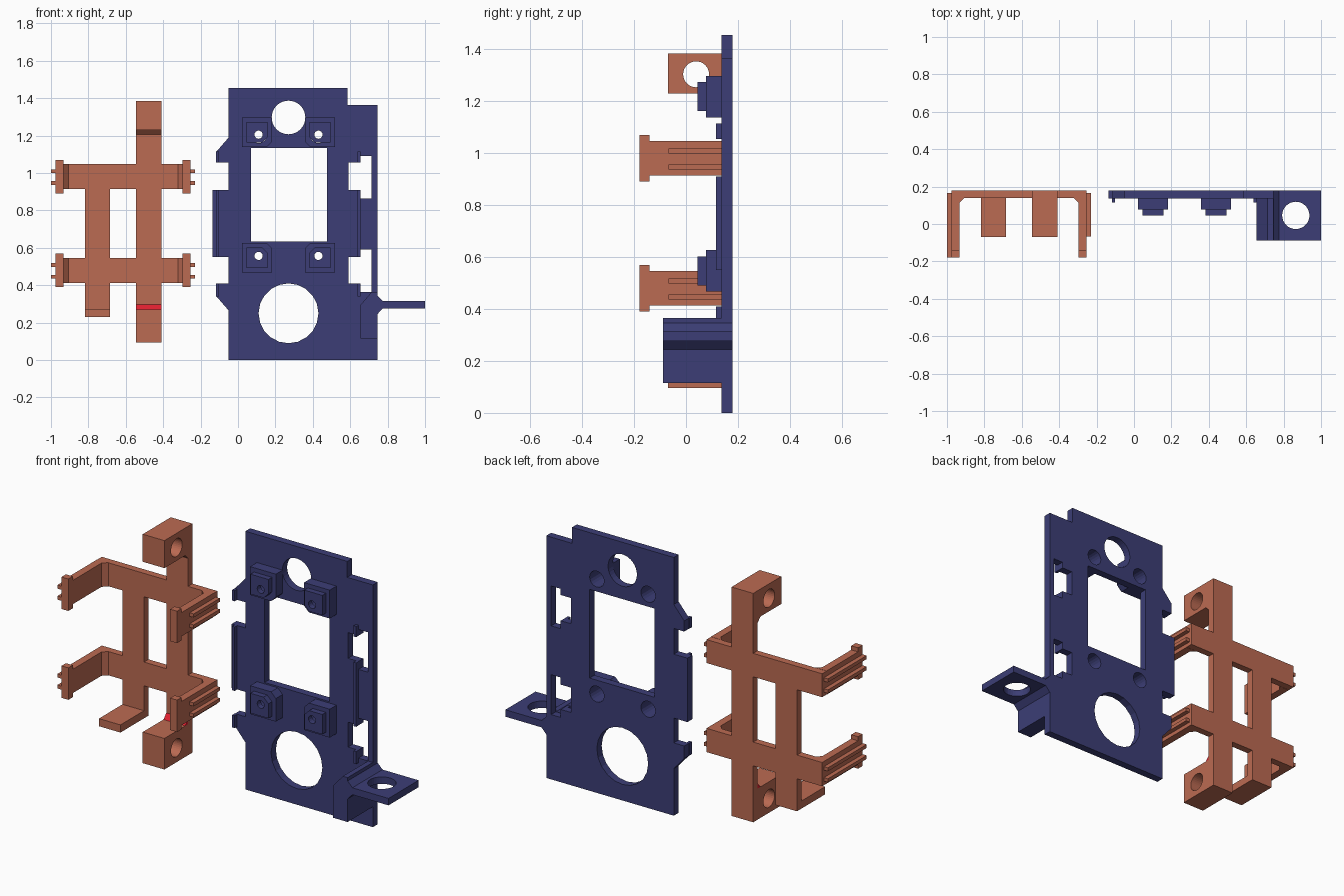
import bpy, bmesh, math
from mathutils import Vector

if "Cube" in bpy.data.objects:
    bpy.data.objects.remove(bpy.data.objects["Cube"])


def material(name, rgb):
    m = bpy.data.materials.new(name)
    m.diffuse_color = (*rgb, 1)
    m.use_nodes = True
    m.node_tree.nodes["Principled BSDF"].inputs["Base Color"].default_value = m.diffuse_color
    return m


COPPER = material("copper", (0.50, 0.145, 0.085))
NAVY = material("navy", (0.045, 0.048, 0.18))
RED = material("red", (0.75, 0.015, 0.03))


def rect(x0, x1, y0, y1):
    return [(x0, y0), (x1, y0), (x1, y1), (x0, y1)]


def circle(cx, cy, r, n=32):
    return [(cx + r * math.cos(2 * math.pi * i / n),
             cy + r * math.sin(2 * math.pi * i / n)) for i in range(n)]


def prism(name, axis, lo, hi, loops, mat):
    """Extrude an outline (first loop) with holes (other loops) along an axis."""
    cu = bpy.data.curves.new(name, 'CURVE')
    cu.dimensions, cu.fill_mode = '2D', 'BOTH'
    cu.extrude = (hi - lo) / 2
    for pts in loops:
        sp = cu.splines.new('POLY')
        sp.points.add(len(pts) - 1)
        for p, (u, v) in zip(sp.points, pts):
            p.co = (u, v, 0, 1)
        sp.use_cyclic_u = True
    tmp = bpy.data.objects.new(name + "_profile", cu)
    bpy.context.collection.objects.link(tmp)
    dg = bpy.context.evaluated_depsgraph_get()
    me = bpy.data.meshes.new_from_object(tmp.evaluated_get(dg))
    bpy.data.objects.remove(tmp)
    bpy.data.curves.remove(cu)
    mid = (lo + hi) / 2
    bm = bmesh.new()
    bm.from_mesh(me)
    for vert in bm.verts:
        u, v, w = vert.co
        vert.co = Vector({'x': (mid + w, u, v), 'y': (u, mid - w, v),
                          'z': (u, v, mid + w)}[axis])
    bmesh.ops.remove_doubles(bm, verts=bm.verts, dist=1e-5)
    bmesh.ops.recalc_face_normals(bm, faces=bm.faces)
    for f in bm.faces:
        f.smooth = False
    bm.to_mesh(me)
    bm.free()
    me.name = name
    me.materials.clear()
    me.materials.append(mat)
    ob = bpy.data.objects.new(name, me)
    bpy.context.collection.objects.link(ob)
    return ob


def box(name, x, y, z, mat):
    return prism(name, 'z', *z, [rect(*x, *y)], mat)


# ---------- Clip frame ----------
BACK, FRONT = 0.18, 0.14
frame = [(-.975, .413), (-.818, .413), (-.818, .23), (-.684, .23), (-.684, .413),
         (-.545, .413), (-.545, .095), (-.41, .095), (-.41, .413), (-.254, .413),
         (-.254, .547), (-.41, .547), (-.41, .915), (-.254, .915), (-.254, 1.047),
         (-.41, 1.047), (-.41, 1.385), (-.545, 1.385), (-.545, 1.047), (-.975, 1.047),
         (-.975, .915), (-.818, .915), (-.818, .547), (-.975, .547)]
prism("clip_frame", 'y', FRONT, BACK, [frame, rect(-.684, -.545, .547, .915)], COPPER)

# Shelf foot under the left upright
box("frame_foot", (-.818, -.684), (-.07, FRONT), (.23, .273), COPPER)

# Drilled blocks at the ends of the right upright, with small corner fillets
X = (-.545, -.41)
prism("top_block", 'x', *X, [rect(-.07, FRONT, 1.23, 1.385), circle(.039, 1.304, .05)], COPPER)
prism("top_fillet", 'x', *X, [[(.14, 1.205), (.14, 1.23), (.115, 1.23)]], COPPER)
prism("bottom_block", 'x', *X, [rect(-.07, FRONT, .095, .27), circle(.039, .176, .05)], COPPER)
prism("bottom_fillet", 'x', *X, [[(.14, .27), (.115, .27), (.14, .298)]], RED)

# Spring arms with hooked heads and outer ribs, mirrored about the frame centre
MID = -.6145
arm = [(-.975, FRONT), (-.975, -.18), (-.932, -.18), (-.932, .115), (-.907, FRONT)]
for side, sx, rib_end in (("left", 1, -.18), ("right", -1, -.067)):
    def mx(x):
        return MID + sx * (x - MID)
    for level, z in (("lower", .48), ("upper", .981)):
        tag = f"{side}_{level}"
        prism(tag + "_arm", 'z', z - .067, z + .067, [[(mx(x), y) for x, y in arm]], COPPER)
        for sgn in (-1, 1):
            zs = sorted((z + sgn * .067, z + sgn * .09))
            box(tag + "_hook", sorted((mx(-.975), mx(-.932))), (-.18, -.14), zs, COPPER)
            zc = z + sgn * .031 - .003
            box(tag + "_rib", sorted((mx(-1), mx(-.975))), (rib_end, .165),
                (zc - .01, zc + .01), COPPER)

# ---------- Mounting plate ----------
PF = 0.137
outline = [(-.05, 0), (.745, 0), (.745, 1.365), (.585, 1.365), (.585, 1.455),
           (-.05, 1.455), (-.05, 1.19), (-.115, 1.115), (-.115, 1.055), (-.05, 1.055),
           (-.05, .91), (-.135, .91), (-.135, .55), (-.05, .55), (-.05, .41),
           (-.115, .41), (-.115, .34), (-.05, .265)]


def slot(z0, z1, w0, w1):
    return [(.59, z0), (.655, z0), (.655, w0), (.715, w0),
            (.715, w1), (.655, w1), (.655, z1), (.59, z1)]


corners = [(sx, sz) for sx in (-1, 1) for sz in (-1, 1)]
screws = [(.27 + sx * .16, .881 + sz * .324) for sx, sz in corners]
holes = [rect(.07, .475, .635, 1.135), circle(.27, 1.297, .09), circle(.27, .25, .16, 20),
         slot(.41, .55, .365, .59), slot(.91, 1.055, .865, 1.09)]
holes += [circle(x, z, .045, 20) for x, z in screws]
prism("mounting_plate", 'y', PF, BACK, [outline] + holes, NAVY)

# Thin ridges beside the clip notches
for x in (-.117, .64):
    for z in ((.34, .41), (.55, .91), (1.055, 1.115)):
        box("notch_ridge", (x, x + .016), (.115, PF), z, NAVY)


# Stepped screw bosses, counterbored from the back, corner cut towards the window
def boss_outline(sx, sz, h, c):
    cx, cz = .27 + sx * .168, .8825 + sz * .3355
    pts = [(h, h), (-h + c, h), (-h, h), (-h, -h + c), (-h + c, -h), (h, -h)]
    del pts[1]
    return [(cx + sx * u, cz + sz * v) for u, v in pts]


for (sx, sz), (x, z) in zip(corners, screws):
    prism("boss_base", 'y', .077, PF,
          [boss_outline(sx, sz, .08, .03), circle(x, z, .045, 20)], NAVY)
    prism("boss_step", 'y', .045, .077,
          [boss_outline(sx, sz, .056, .03), circle(x, z, .022, 16)], NAVY)

# Side bracket: chamfered block flaring into a drilled ear
prism("bracket_block", 'y', -.088, PF,
      [[(.655, .115), (.745, .115), (.745, .365), (.715, .365), (.655, .295)]], NAVY)
prism("bracket_flare", 'y', -.088, BACK,
      [[(.745, .245), (.775, .277), (.775, .316), (.745, .346)]], NAVY)
prism("bracket_ear", 'z', .277, .316,
      [rect(.775, 1, -.088, BACK), circle(.865, .046, .073)], NAVY)
